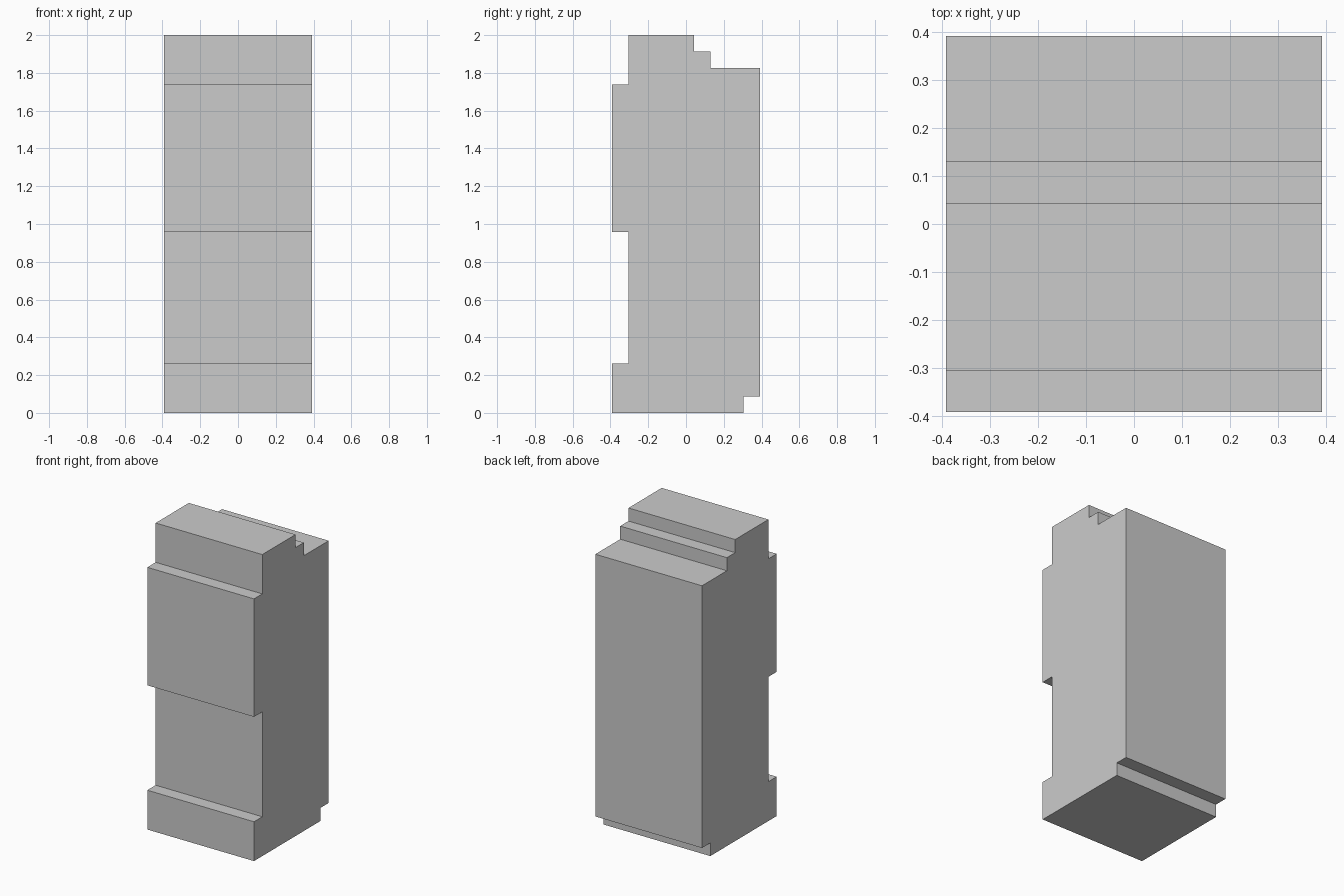
import bpy, bmesh

if "Cube" in bpy.data.objects:
    bpy.data.objects.remove(bpy.data.objects["Cube"])

U = 2 / 23          # grid step: the block is 9 x 9 x 23 steps
HALF = 4.5 * U

# Side outline in grid steps (y from front face, z from ground)
outline = [(0, 0), (8, 0), (8, 1), (9, 1),                  # base and rear toe notch
           (9, 21), (6, 21), (6, 22), (5, 22), (5, 23),     # back and stepped top
           (1, 23), (1, 20), (0, 20), (0, 11),              # upper front panel
           (1, 11), (1, 3), (0, 3)]                         # front recess and foot

# Extrude the outline across the full width
bm = bmesh.new()
face = bm.faces.new([bm.verts.new((-HALF, y * U - HALF, z * U)) for y, z in outline])
ext = bmesh.ops.extrude_face_region(bm, geom=[face], use_keep_orig=True)
moved = [v for v in ext["geom"] if isinstance(v, bmesh.types.BMVert)]
bmesh.ops.translate(bm, verts=moved, vec=(2 * HALF, 0, 0))
bmesh.ops.recalc_face_normals(bm, faces=bm.faces)

mesh = bpy.data.meshes.new("stepped_block")
bm.to_mesh(mesh)
bm.free()
bpy.context.collection.objects.link(bpy.data.objects.new("stepped_block", mesh))
